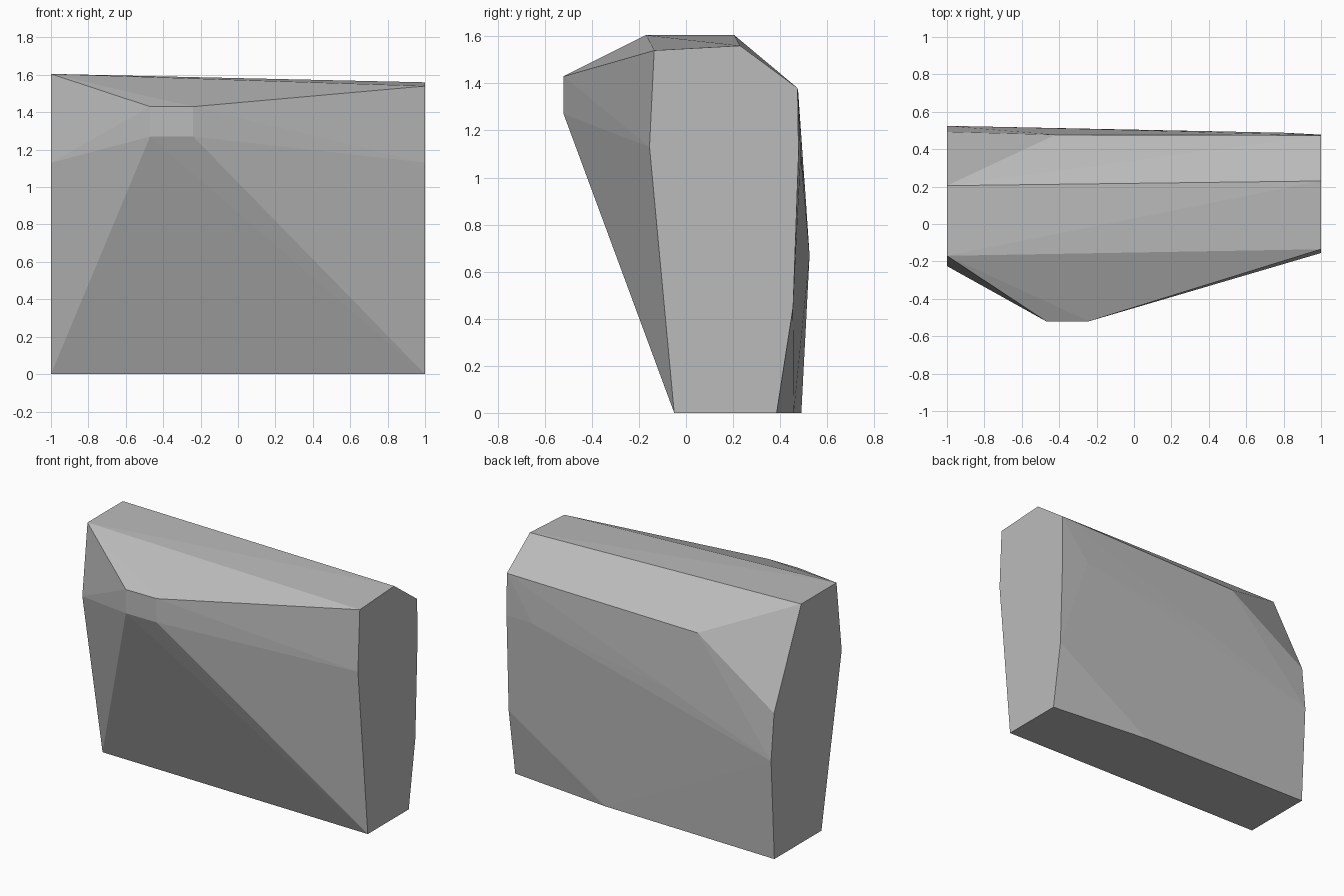
import bpy, bmesh

if "Cube" in bpy.data.objects:
    bpy.data.objects.remove(bpy.data.objects["Cube"])

stone = bpy.data.materials.new("stone grey")
stone.diffuse_color = (0.5, 0.5, 0.5, 1)
stone.use_nodes = True
stone.node_tree.nodes["Principled BSDF"].inputs["Base Color"].default_value = stone.diffuse_color

# End profiles as (y, z) outlines
left_end = [(-0.01, 0), (-0.225, 1.13), (-0.17, 1.605), (0.205, 1.605),
            (0.493, 0.98), (0.525, 0.67), (0.49, 0)]
right_end = [(-0.05, 0), (-0.155, 1.13), (-0.135, 1.54), (0.23, 1.56),
             (0.474, 1.38), (0.478, 1.1), (0.455, 0.45), (0.385, 0)]
# Small flat nose on the front
nose = [(x, -0.52, z) for x in (-0.47, -0.24) for z in (1.27, 1.43)]
# Slight bulges on the back
back = [(-0.42, 0.477, 1.36), (0.28, 0.458, 0), (0.8, 0.488, 1.1), (-0.2, 0.506, 0.95)]

# Rock block: chiselled convex body around the profiles
bm = bmesh.new()
points = [(-1, y, z) for y, z in left_end] + [(1, y, z) for y, z in right_end] + nose + back
for p in points:
    bm.verts.new(p)
hull = bmesh.ops.convex_hull(bm, input=bm.verts[:])
loose = [v for v in bm.verts if not v.link_faces]
bmesh.ops.delete(bm, geom=loose, context='VERTS')
bmesh.ops.dissolve_limit(bm, angle_limit=0.005, verts=bm.verts[:], edges=bm.edges[:])
bmesh.ops.recalc_face_normals(bm, faces=bm.faces[:])

mesh = bpy.data.meshes.new("rock_block")
bm.to_mesh(mesh)
bm.free()
mesh.materials.append(stone)
rock = bpy.data.objects.new("rock_block", mesh)
bpy.context.collection.objects.link(rock)
